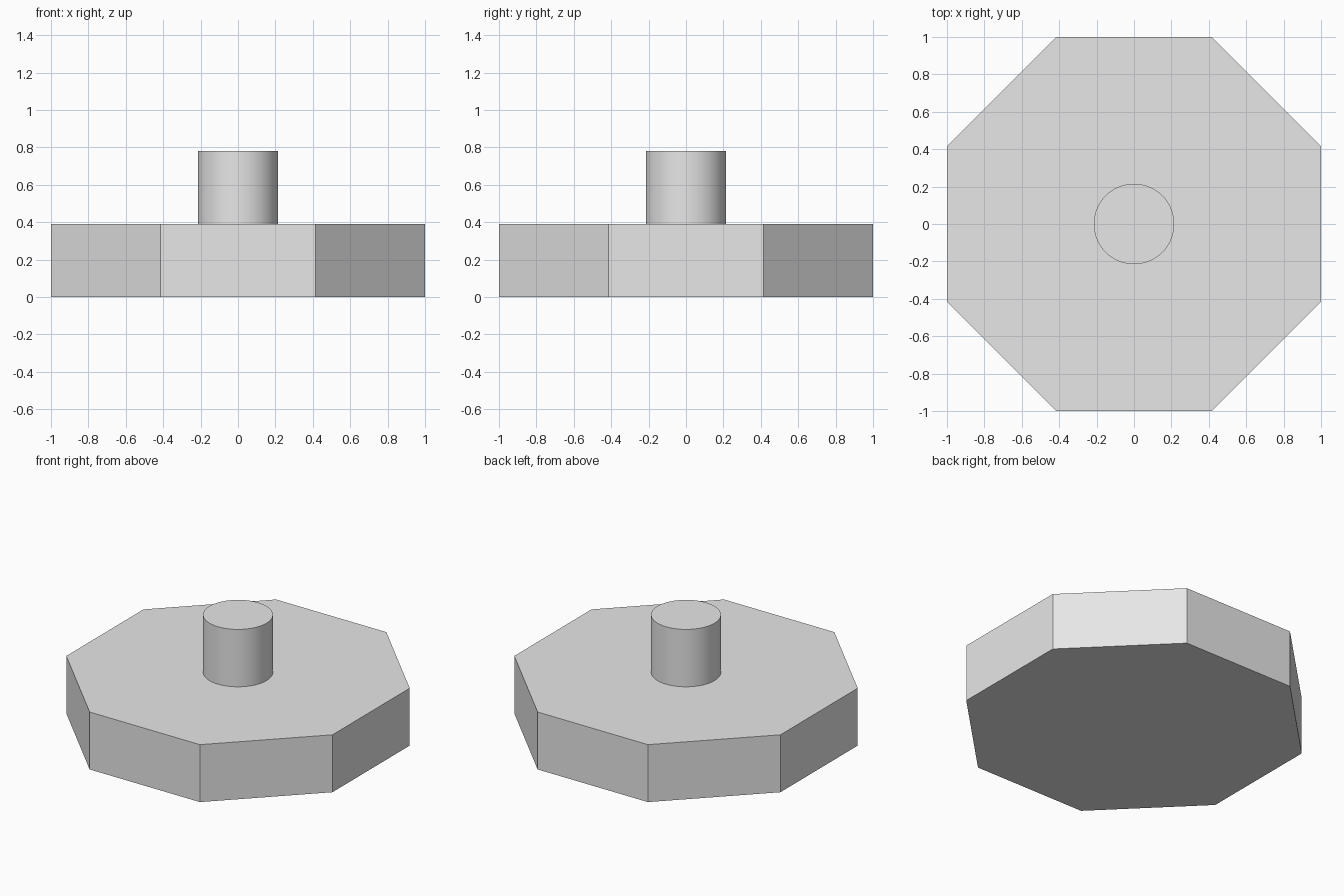
import bpy
import math

cube = bpy.data.objects.get("Cube")
if cube:
    bpy.data.objects.remove(cube, do_unlink=True)

# Single plain grey
grey = bpy.data.materials.new("plain grey")
grey.use_nodes = True
colour = (0.8, 0.8, 0.8, 1.0)
grey.diffuse_color = colour
grey.node_tree.nodes["Principled BSDF"].inputs["Base Color"].default_value = colour

BASE_HEIGHT = 0.39
TOP = 0.78


def prism(name, sides, radius, bottom, top, turn=0.0):
    """Upright prism standing between two heights."""
    bpy.ops.mesh.primitive_cylinder_add(
        vertices=sides, radius=radius, depth=top - bottom,
        location=(0, 0, (bottom + top) / 2), rotation=(0, 0, turn))
    obj = bpy.context.object
    obj.name = name
    obj.data.name = name
    obj.data.materials.append(grey)
    return obj


# Octagonal base, flat sides facing the axes
prism("octagonal_base", 8, 1 / math.cos(math.pi / 8), 0, BASE_HEIGHT, math.pi / 8)

# Round handle standing on the base
prism("round_handle", 64, 0.215, BASE_HEIGHT, TOP)
bpy.ops.object.shade_smooth_by_angle(angle=math.radians(30))
